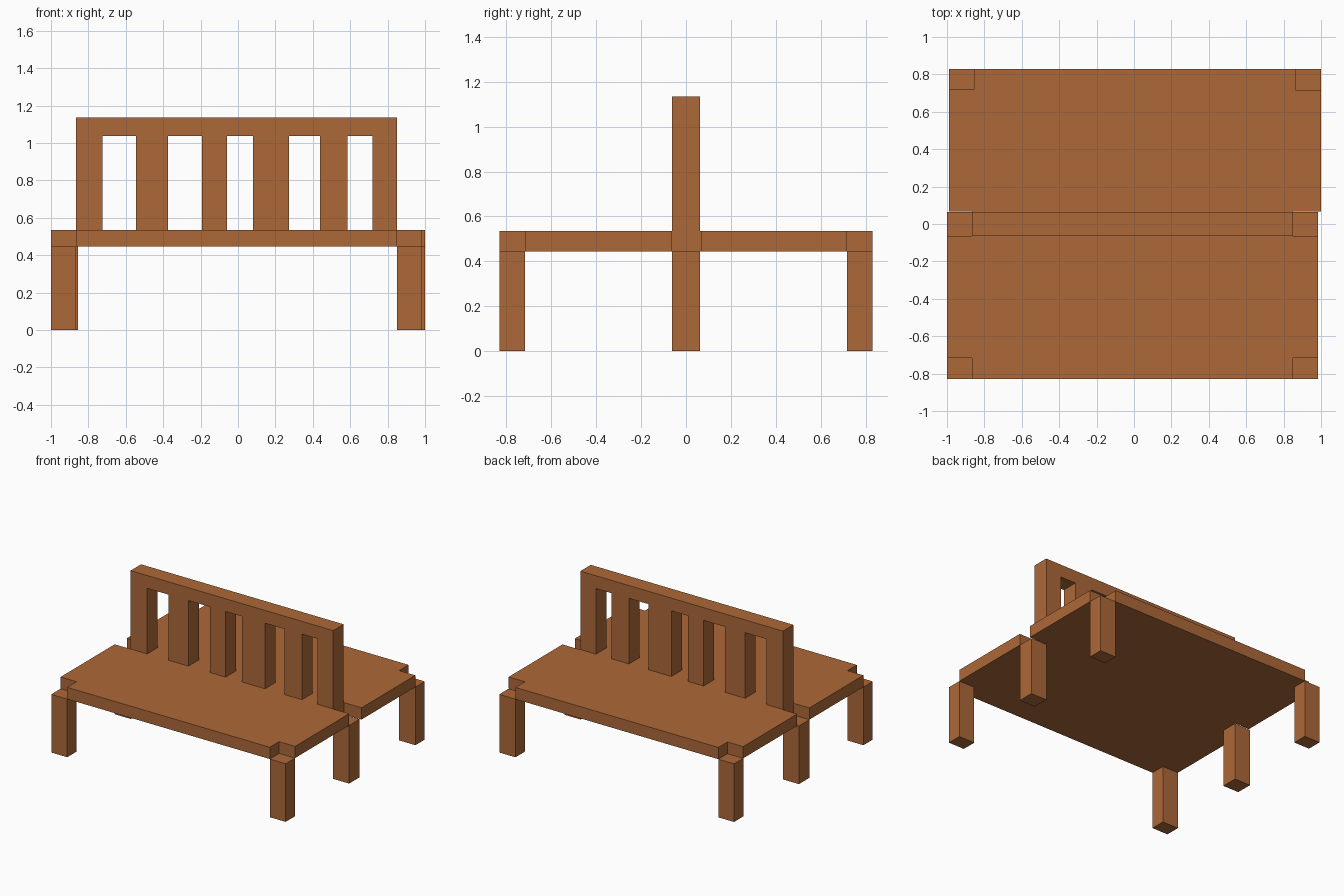
import bpy
import bmesh
from mathutils import Vector

if "Cube" in bpy.data.objects:
    bpy.data.objects.remove(bpy.data.objects["Cube"])

wood = bpy.data.materials.new("wood")
wood.diffuse_color = (0.42, 0.14, 0.04, 1)
wood.use_nodes = True
wood.node_tree.nodes["Principled BSDF"].inputs["Base Color"].default_value = wood.diffuse_color

LEG_TOP, SEAT_TOP = 0.445, 0.535
BACK = 0.063  # half the thickness of the backrest


def extrude_profile(name, points, offset):
    """Fill a closed outline and extrude it by the offset vector."""
    bm = bmesh.new()
    face = bm.faces.new([bm.verts.new(p) for p in points])
    result = bmesh.ops.extrude_face_region(bm, geom=[face], use_keep_orig=True)
    moved = [g for g in result["geom"] if isinstance(g, bmesh.types.BMVert)]
    bmesh.ops.translate(bm, verts=moved, vec=Vector(offset))
    bmesh.ops.recalc_face_normals(bm, faces=bm.faces)
    mesh = bpy.data.meshes.new(name)
    bm.to_mesh(mesh)
    bm.free()
    mesh.materials.append(wood)
    obj = bpy.data.objects.new(name, mesh)
    bpy.context.collection.objects.link(obj)
    return obj


# Seat slab: notched over every leg, rear half shifted slightly to the right
seat = [(-0.865, -0.83), (0.85, -0.83), (0.85, -0.717), (0.985, -0.717),
        (0.985, -BACK), (0.85, -BACK), (0.85, 0.066), (1.0, 0.066),
        (1.0, 0.716), (0.863, 0.716), (0.863, 0.83), (-0.855, 0.83),
        (-0.855, 0.72), (-0.988, 0.72), (-0.988, 0.066), (-0.865, 0.066),
        (-0.865, -BACK), (-1.0, -BACK), (-1.0, -0.717), (-0.865, -0.717)]
extrude_profile("seat", [(x, y, LEG_TOP) for x, y in seat],
                (0, 0, SEAT_TOP - LEG_TOP))

# Legs: three pairs, ending under the notches
rows = {"front": (-0.83, -0.717, (-1.0, -0.865), (0.85, 0.985)),
        "middle": (-BACK, BACK, (-1.0, -0.865), (0.85, 0.985)),
        "rear": (0.717, 0.83, (-0.988, -0.855), (0.863, 1.0))}
for row, (y0, y1, left, right) in rows.items():
    for side, (x0, x1) in (("left", left), ("right", right)):
        extrude_profile(f"{row}_{side}_leg",
                        [(x0, y0, 0), (x1, y0, 0), (x1, y1, 0), (x0, y1, 0)],
                        (0, 0, LEG_TOP))

# Backrest: slats of uneven width hanging from one top rail, cut as a comb
slats = [(-0.865, -0.725), (-0.545, -0.375), (-0.193, -0.06),
         (0.08, 0.273), (0.438, 0.585), (0.718, 0.85)]
RAIL_BOTTOM, RAIL_TOP = 1.037, 1.135
comb = []
for x0, x1 in slats:
    comb += [(x0, RAIL_BOTTOM), (x0, SEAT_TOP), (x1, SEAT_TOP), (x1, RAIL_BOTTOM)]
comb = comb[1:-1] + [(0.85, RAIL_TOP), (-0.865, RAIL_TOP)]
extrude_profile("backrest", [(x, -BACK, z) for x, z in comb], (0, 2 * BACK, 0))
